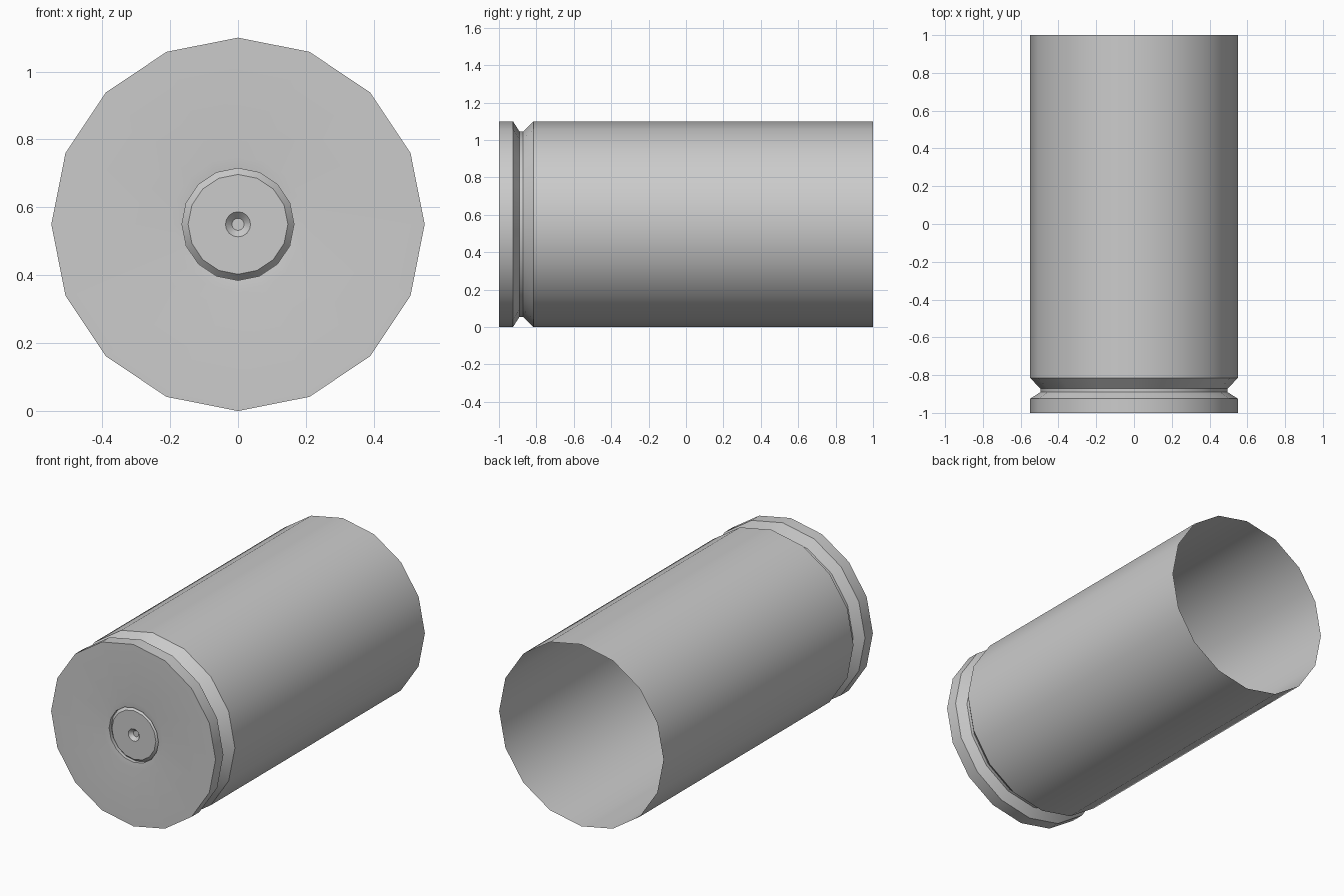
import bpy, bmesh
from math import sin, cos, pi, radians

SIDES = 16
AXIS_Z = 0.55

cube = bpy.data.objects.get("Cube")
if cube:
    bpy.data.objects.remove(cube, do_unlink=True)

# Single grey metal
metal = bpy.data.materials.new("grey_metal")
metal.use_nodes = True
metal.diffuse_color = (0.6, 0.6, 0.6, 1)
metal.node_tree.nodes["Principled BSDF"].inputs["Base Color"].default_value = (0.6, 0.6, 0.6, 1)


def lathe(name, profile, capped=False):
    """Turn (radius, y) points, listed from the front centre outward, around the long axis."""
    bm = bmesh.new()
    rings = []
    for r, y in profile:
        angles = [2 * pi * k / SIDES for k in range(SIDES)]
        rings.append([bm.verts.new((r * sin(a), y, AXIS_Z + r * cos(a))) for a in angles])
    for inner, outer in zip(rings, rings[1:]):
        for k in range(SIDES):
            n = (k + 1) % SIDES
            bm.faces.new((inner[k], inner[n], outer[n], outer[k]))
    if capped:
        bm.faces.new(rings[0][::-1]).normal_update()
        if bm.faces[:][-1].normal.y > 0:
            bm.faces[:][-1].normal_flip()
    mesh = bpy.data.meshes.new(name)
    bm.to_mesh(mesh)
    bm.free()
    mesh.materials.append(metal)
    obj = bpy.data.objects.new(name, mesh)
    bpy.context.collection.objects.link(obj)
    bpy.ops.object.select_all(action="DESELECT")
    obj.select_set(True)
    bpy.context.view_layer.objects.active = obj
    bpy.ops.object.shade_smooth_by_angle(angle=radians(30))
    return obj


# Thin open shell: primer pocket, base, rim, extractor groove, body
lathe("casing", [
    (0.165, -0.975), (0.165, -0.996), (0.2, -1), (0.55, -1),
    (0.55, -0.925), (0.495, -0.89), (0.495, -0.872),
    (0.55, -0.815), (0.55, 1),
])

# Primer with a dimple in the middle and a chamfered edge
lathe("primer", [
    (0.018, -0.975), (0.037, -0.995), (0.147, -0.995), (0.165, -0.975),
], capped=True)
